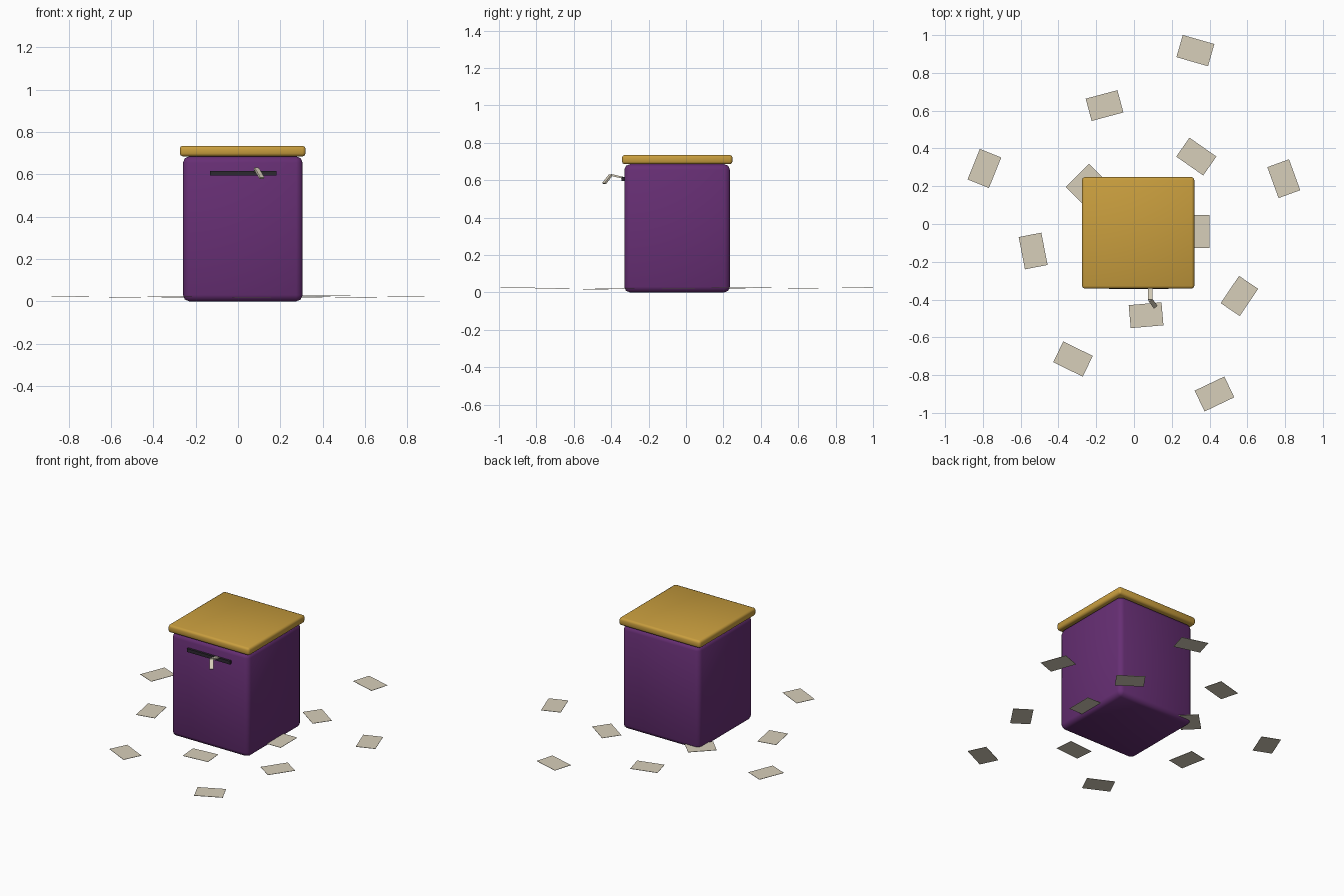
import bpy, math
from mathutils import Vector, Matrix

if "Cube" in bpy.data.objects:
    bpy.data.objects.remove(bpy.data.objects["Cube"])


def material(name, rgb):
    m = bpy.data.materials.new(name)
    m.diffuse_color = (*rgb, 1)
    m.use_nodes = True
    m.node_tree.nodes["Principled BSDF"].inputs["Base Color"].default_value = m.diffuse_color
    return m


PURPLE = material("purple", (0.135, 0.028, 0.175))
GOLD = material("gold", (0.58, 0.34, 0.048))
PAPER = material("paper", (0.68, 0.62, 0.49))
DARK = material("dark_slot", (0.026, 0.021, 0.03))


def box(name, lo, hi, mat, bevel=0.0, segments=2):
    """Axis-aligned box between two corners, optionally with rounded edges."""
    lo, hi = Vector(lo), Vector(hi)
    bpy.ops.mesh.primitive_cube_add(size=1, location=(lo + hi) / 2)
    ob = bpy.context.object
    ob.name = name
    ob.scale = hi - lo
    bpy.ops.object.transform_apply(location=False, rotation=False, scale=True)
    ob.data.materials.append(mat)
    if bevel:
        mod = ob.modifiers.new("rounded_edges", 'BEVEL')
        mod.width = bevel
        mod.segments = segments
        bpy.ops.object.modifier_apply(modifier=mod.name)
        bpy.ops.object.shade_smooth_by_angle(angle=math.radians(50))
    return ob


def strip(name, a, b, width, thick, mat):
    """Flat bar running from a to b, lying as level as possible."""
    a, b = Vector(a), Vector(b)
    d = (b - a).normalized()
    side = d.cross(Vector((0, 0, 1))).normalized()
    up = side.cross(d)
    length = (b - a).length
    ob = box(name, (-width / 2, -length / 2, -thick / 2),
             (width / 2, length / 2, thick / 2), mat)
    rot = Matrix((side, d, up)).transposed().to_4x4()
    ob.matrix_world = Matrix.Translation((a + b) / 2) @ rot
    return ob


# Box body and overhanging lid
box("box_body", (-0.26, -0.33, 0.0), (0.305, 0.235, 0.685), PURPLE, 0.03)
box("box_lid", (-0.275, -0.342, 0.685), (0.319, 0.248, 0.735), GOLD, 0.014)

# Slot on the front
box("paper_slot", (-0.133, -0.345, 0.595), (0.182, -0.325, 0.617), DARK)

# Folded slip hanging out of the slot
bend = (0.087, -0.402, 0.628)
strip("slip_inner", (0.087, -0.325, 0.61), bend, 0.024, 0.01, PAPER)
strip("slip_tip", bend, (0.113, -0.438, 0.582), 0.024, 0.01, PAPER)

# Scattered sheets: x, y, height, angle of the long side
sheets = [
    (0.325, 0.918, 0.027, -16), (-0.156, 0.627, 0.020, 15),
    (-0.792, 0.294, 0.024, 68), (-0.257, 0.214, 0.020, 45),
    (0.330, 0.357, 0.024, -35), (0.793, 0.240, 0.024, -70),
    (-0.534, -0.143, 0.020, -79), (0.339, -0.040, 0.020, 90),
    (0.558, -0.381, 0.020, 56), (0.064, -0.483, 0.017, 5),
    (-0.323, -0.715, 0.021, -26), (0.426, -0.900, 0.027, 25.5),
]
for i, (x, y, z, angle) in enumerate(sheets, 1):
    ob = box(f"loose_sheet_{i}", (-0.087, -0.061, -0.001), (0.087, 0.061, 0.001), PAPER)
    ob.location = (x, y, z)
    ob.rotation_euler.z = math.radians(angle)
